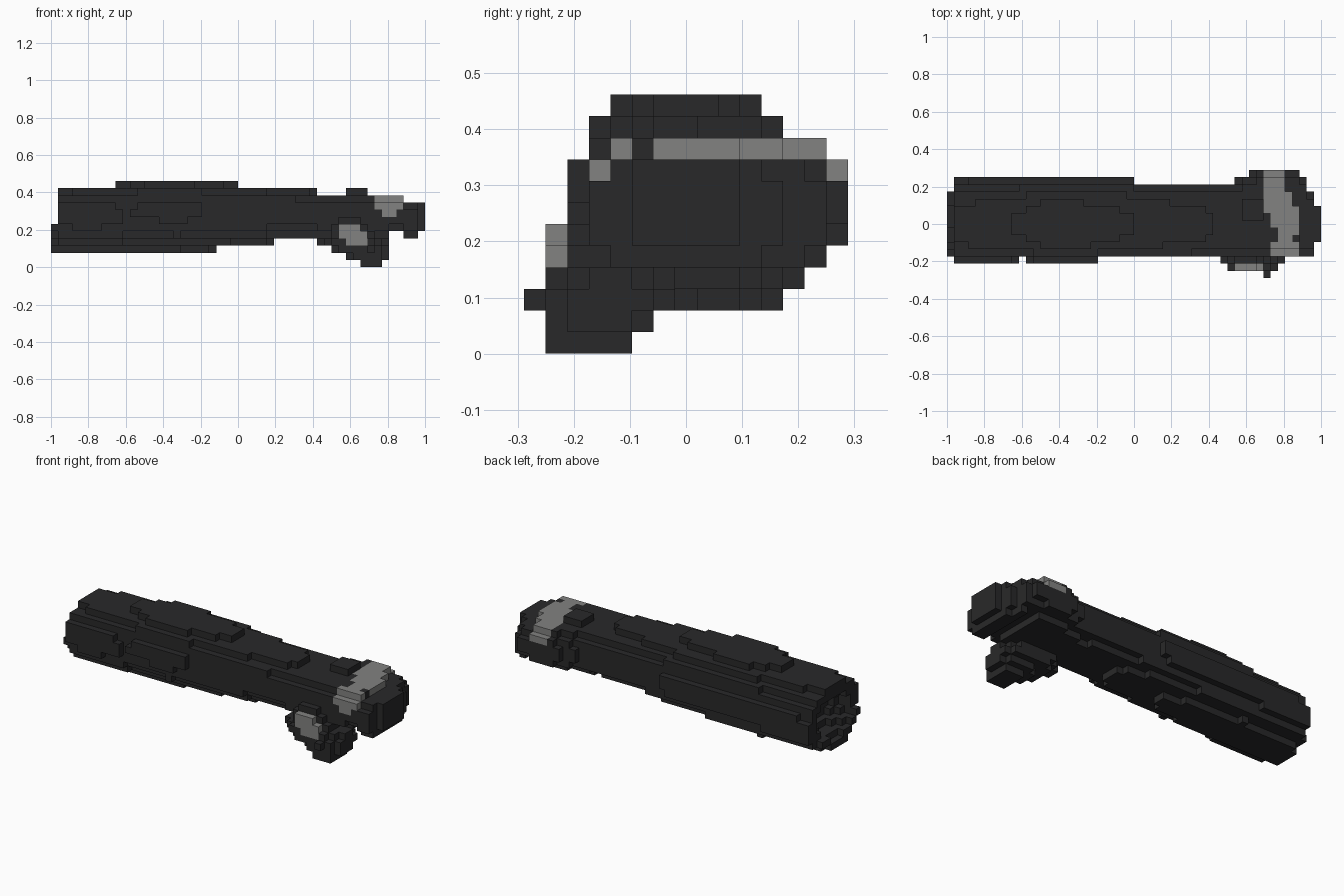
import bpy
import bmesh
from mathutils import Vector

cube = bpy.data.objects.get("Cube")
if cube:
    bpy.data.objects.remove(cube, do_unlink=True)

V = 2 / 52                      # size of one block


def material(name, r, g, b):
    m = bpy.data.materials.new(name)
    m.use_nodes = True
    m.diffuse_color = (r, g, b, 1)
    bsdf = m.node_tree.nodes["Principled BSDF"]
    bsdf.inputs["Base Color"].default_value = (r, g, b, 1)
    bsdf.inputs["Roughness"].default_value = 0.9
    return m


MATS = [material("dark_charcoal", 0.0215, 0.0215, 0.0225),
        material("worn_grey", 0.225, 0.225, 0.22)]

# Cross-sections in blocks: x, y from/to, z from/to, roundness power
SECTIONS = [
    (0, 2.9, 12.2, 2.2, 11.0, 2.2), (1, 2.3, 13.7, 2.1, 10.9, 2.2),
    (5, 2.1, 13.8, 2.0, 11.2, 2.1), (9, 2.4, 13.8, 1.9, 11.6, 2.0),
    (10, 2.6, 13.8, 1.9, 11.8, 2.0), (13, 2.4, 13.8, 1.9, 12.4, 2.0),
    (17, 2.25, 13.8, 2.0, 12.4, 2.0), (20, 2.4, 13.7, 2.3, 12.2, 2.0),
    (21, 2.6, 13.7, 2.35, 12.1, 2.0),
    (25, 2.7, 13.6, 2.8, 11.6, 2.1), (26, 2.7, 13.3, 2.9, 11.4, 2.2),
    (30, 2.9, 13.1, 3.35, 11.1, 2.2), (31, 2.9, 13.1, 3.6, 11.0, 2.2),
    (36, 3.0, 13.0, 3.9, 10.7, 2.2), (37, 3.0, 13.0, 4.0, 10.2, 2.4),
    (40, 3.0, 13.6, 4.0, 10.1, 2.6), (43, 3.0, 15.0, 4.1, 10.1, 3.0),
    (46, 3.0, 15.0, 4.1, 10.1, 3.0), (47, 3.0, 15.0, 5.0, 10.1, 3.0),
    (48, 3.0, 15.0, 5.0, 10.0, 3.0), (49, 3.0, 14.0, 4.0, 9.0, 3.0),
    (50, 3.0, 12.0, 4.0, 9.0, 3.0), (51, 5.0, 10.0, 5.0, 9.0, 3.0)]
HAND_START = 37
SHEAR = 0.15                    # the forearm leans towards -y at the top

# Thumb layers from the bottom up: x from/to, y from/to, roundness power
THUMB = [(43, 46, 1, 5, 2.5), (41, 47, 1, 6, 2.5), (39, 47, 1, 7, 2.5),
         (37, 47, 1, 7, 1.9), (39, 45, 1, 7, 2.5), (39, 44, 1, 7, 2.5),
         (39, 44, 2, 8, 2.5)]


def section(i):
    """Interpolated cross-section at block column i."""
    a = [s for s in SECTIONS if s[0] <= i][-1]
    b = [s for s in SECTIONS if s[0] >= i][0]
    t = (i - a[0]) / (b[0] - a[0]) if b[0] > a[0] else 0
    return [p + (q - p) * t for p, q in zip(a[1:], b[1:])]


def inside(a, a0, a1, b, b0, b1, p, wall=0.0):
    """Rounded-rectangle test at the centre of block (a, b)."""
    ra, rb = (a1 - a0) / 2 - wall, (b1 - b0) / 2 - wall
    da = abs(a + 0.5 - (a0 + a1) / 2) / ra
    db = abs(b + 0.5 - (b0 + b1) / 2) / rb
    return da ** p + db ** p <= 1


def knuckle_span(j):
    """First and last x column of the knuckle ridge at depth j."""
    first = 44 if j >= 9 else 45 if j in (3, 4, 7, 8) else 46
    last = 46 if j >= 12 else 47 if j >= 10 else 48
    return first, last


blocks = {}

# Forearm sleeve and hand
for i in range(52):
    y0, y1, z0, z1, p = section(i)
    hand = i >= HAND_START
    for j in range(15):
        for k in range(12):
            lean = 0 if hand else SHEAR * (k + 0.5 - (z0 + z1) / 2)
            if not inside(j + lean, y0, y1, k, z0, z1, p):
                continue
            if i < 4 and inside(j + lean, 2.2, 13.8, k, 2.2, 11, 2.2, 1.2 + 0.5 * i):
                continue                        # open cuff, narrowing inwards
            if i == 0 and k >= 7:
                continue                        # cuff edge is cut away on top
            if hand and (k == 9 or k == 8 and j == 14) and i > knuckle_span(j)[1]:
                continue                        # knuckle ridge ends here
            blocks[i, j, k] = "hand" if hand else "forearm"

# Raised bump on the back of the hand
for i in range(41, 44):
    for j in range(8, 11):
        blocks[i, j, 10] = "hand"

# Thumb
for k, (x0, x1, y0, y1, p) in enumerate(THUMB):
    for i in range(x0, x1):
        for j in range(y0, y1):
            if inside(i, x0, x1, j, y0, y1, p):
                blocks.setdefault((i, j, k), "thumb")
blocks[44, 0, 2] = "thumb"


def is_worn(i, j, k, part):
    """Worn grey patches over the knuckles and the thumb."""
    if part == "thumb":
        return j == 1 and (k >= 4 or k == 3 and 41 <= i <= 43)
    if part == "hand":
        first, last = knuckle_span(j)
        if k >= 8:
            return first <= i <= last and (i, j) != (48, 5)
        return k == 7 and j <= 4 and 46 <= i <= 47
    return False


DIRECTIONS = [Vector(d) for d in ((1, 0, 0), (-1, 0, 0), (0, 1, 0),
                                  (0, -1, 0), (0, 0, 1), (0, 0, -1))]


def build(part):
    """Make one object from the exposed faces of a part's blocks."""
    bm = bmesh.new()
    for (i, j, k), owner in blocks.items():
        if owner != part:
            continue
        centre = Vector((i + 0.5 - 26, j + 0.5 - 7.5, k + 0.5))
        for d in DIRECTIONS:
            if (i + int(d.x), j + int(d.y), k + int(d.z)) in blocks:
                continue
            u = Vector((d.y, d.z, d.x)) * 0.5
            w = d.cross(u)
            mid = centre + d * 0.5
            face = bm.faces.new([bm.verts.new((mid + c) * V)
                                 for c in (-u - w, u - w, u + w, -u + w)])
            face.material_index = int(is_worn(i, j, k, part))
    bmesh.ops.remove_doubles(bm, verts=bm.verts, dist=V * 0.01)
    mesh = bpy.data.meshes.new(part)
    bm.to_mesh(mesh)
    bm.free()
    for m in MATS:
        mesh.materials.append(m)
    bpy.context.collection.objects.link(bpy.data.objects.new(part, mesh))


for part in ("forearm", "hand", "thumb"):
    build(part)
